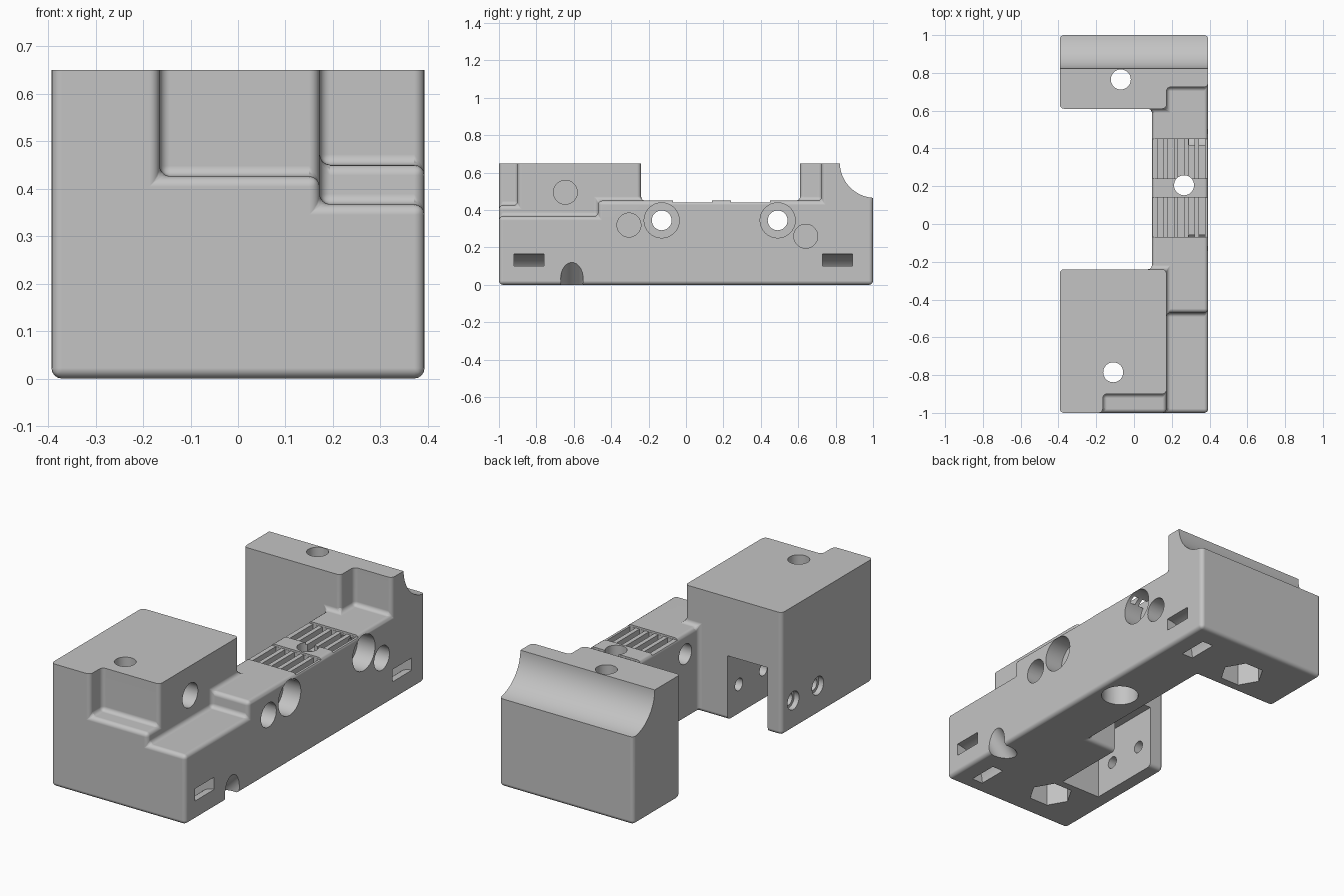
import bpy, bmesh, math
from mathutils import Matrix

if "Cube" in bpy.data.objects:
    bpy.data.objects.remove(bpy.data.objects["Cube"], do_unlink=True)

grey = bpy.data.materials.new("matte grey")
grey.use_nodes = True
COLOUR = (0.55, 0.55, 0.55, 1)
grey.diffuse_color = COLOUR
grey.node_tree.nodes["Principled BSDF"].inputs["Base Color"].default_value = COLOUR


def prism(name, axis, points, start, end):
    """Extrude a 2D outline along the given axis."""
    place = {"x": lambda p, t: (t, p[0], p[1]),
             "y": lambda p, t: (p[0], t, p[1]),
             "z": lambda p, t: (p[0], p[1], t)}[axis]
    bm = bmesh.new()
    low = [bm.verts.new(place(p, start)) for p in points]
    high = [bm.verts.new(place(p, end)) for p in points]
    bm.faces.new(low)
    bm.faces.new(high)
    n = len(points)
    for i in range(n):
        j = (i + 1) % n
        bm.faces.new((low[i], low[j], high[j], high[i]))
    bmesh.ops.recalc_face_normals(bm, faces=bm.faces)
    mesh = bpy.data.meshes.new(name)
    bm.to_mesh(mesh)
    bm.free()
    obj = bpy.data.objects.new(name, mesh)
    bpy.context.collection.objects.link(obj)
    return obj


def rect(a0, a1, b0, b1):
    return [(a0, b0), (a1, b0), (a1, b1), (a0, b1)]


def arc(a, b, radius, start=0, sweep=360, n=32):
    closed = sweep == 360
    steps = n if closed else n - 1
    angles = [math.radians(start + sweep * i / steps) for i in range(n)]
    return [(a + radius * math.cos(t), b + radius * math.sin(t)) for t in angles]


def cut(cutter):
    """Subtract a cutter from the body and discard it."""
    cutter.hide_render = True
    bpy.context.view_layer.objects.active = body
    mod = body.modifiers.new("cut", "BOOLEAN")
    mod.operation = "DIFFERENCE"
    mod.solver = "EXACT"
    mod.object = cutter
    bpy.ops.object.modifier_apply(modifier=mod.name)
    bpy.data.objects.remove(cutter, do_unlink=True)


def cut_prism(axis, points, start, end):
    cut(prism("cutter", axis, points, start, end))


def drill(axis, a, b, radius, start, end, sides=32):
    cut_prism(axis, arc(a, b, radius, n=sides), start, end)


# Main block with its stepped outline
body = prism("mounting_block", "z", rect(-0.393, 0.393, -1, 1), 0, 0.65)
cut_prism("z", rect(-1, 0.095, -0.24, 0.61), -1, 2)
cut_prism("z", [(0.172, -2), (1, -2), (1, 0.725), (0.172, 0.725), (0.172, 0.61),
                (-1, 0.61), (-1, -0.24), (0.172, -0.24)], 0.45, 2)
cut_prism("z", rect(0.172, 1, -2, -0.47), 0.367, 2)
cut_prism("z", rect(-0.165, 1, -2, -0.9), 0.426, 2)

# Rounded edges everywhere except around the flat top
bm = bmesh.new()
bm.from_mesh(body.data)
bmesh.ops.remove_doubles(bm, verts=bm.verts, dist=0.0002)
bmesh.ops.dissolve_limit(bm, angle_limit=0.02, verts=bm.verts, edges=bm.edges)
rounded = [e for e in bm.edges
           if e.calc_face_angle(0) > 0.5 and min(v.co.z for v in e.verts) < 0.64]
bmesh.ops.bevel(bm, geom=rounded, offset=0.022, segments=4, profile=0.5,
                affect="EDGES", clamp_overlap=True)
bm.to_mesh(body.data)
bm.free()

# Concave rear shoulder
drill("x", 1.012, 0.655, 0.19, -1, 1, 64)

# Open pocket under the front block
cut_prism("z", rect(-0.31, -0.075, -0.65, 0), -1, 0.34)

# Clamp beds with ridges running front to back
for y0, y1 in ((-0.07, 0.14), (0.24, 0.45)):
    cut_prism("z", rect(0, 1, y0, y1), 0.44, 0.6)
    for i in range(5):
        x = 0.14 + 0.055 * i
        cut_prism("z", rect(x - 0.016, x + 0.016, y0 + 0.001, y1 - 0.001), 0.405, 0.5)

# Vertical screw holes with hexagonal nut traps
for x, y in ((-0.11, -0.785), (-0.07, 0.765)):
    drill("z", x, y, 0.053, -1, 2)
    drill("z", x, y, 0.11, -1, 0.12, 6)
drill("z", 0.265, 0.205, 0.053, -1, 2)
drill("z", 0.265, 0.205, 0.093, -1, 0.12)

# Counterbored cross holes through the spine
for y in (-0.13, 0.49):
    drill("x", y, 0.345, 0.053, 0, 1)
    drill("x", y, 0.345, 0.094, 0.29, 1)

# Blind round sockets on the side
for y, z, x in ((-0.645, 0.495, 0.08), (-0.305, 0.32, 0.3), (0.64, 0.26, 0.3)):
    drill("x", y, z, 0.064, x, 1)

# Small screw holes across the pocket
for y in (-0.335, -0.54):
    drill("x", y, 0.152, 0.032, -1, 0.05)
    drill("x", y, 0.152, 0.048, -1, -0.365)

# Curved tie channels wrapping the lower side edge
ring = arc(0.393, 0, 0.165, 75, 120) + arc(0.393, 0, 0.1, 195, -120)
for y in (-0.84, 0.81):
    cut_prism("y", ring, y - 0.08, y + 0.08)

# Slanted cable notch in the lower side edge
notch = prism("cutter", "z", arc(0, 0, 0.06), -0.5, 0.5)
notch.data.transform(Matrix.Translation((0.393, -0.61, 0.035))
                     @ Matrix.Rotation(math.radians(45), 4, "Y"))
cut(notch)

# Material and smooth shading
body.data.materials.clear()
body.data.materials.append(grey)
for face in body.data.polygons:
    face.material_index = 0
bpy.ops.object.select_all(action="DESELECT")
body.select_set(True)
bpy.context.view_layer.objects.active = body
bpy.ops.object.shade_smooth_by_angle(angle=math.radians(32))
weighted = body.modifiers.new("weighted normals", "WEIGHTED_NORMAL")
weighted.keep_sharp = True
